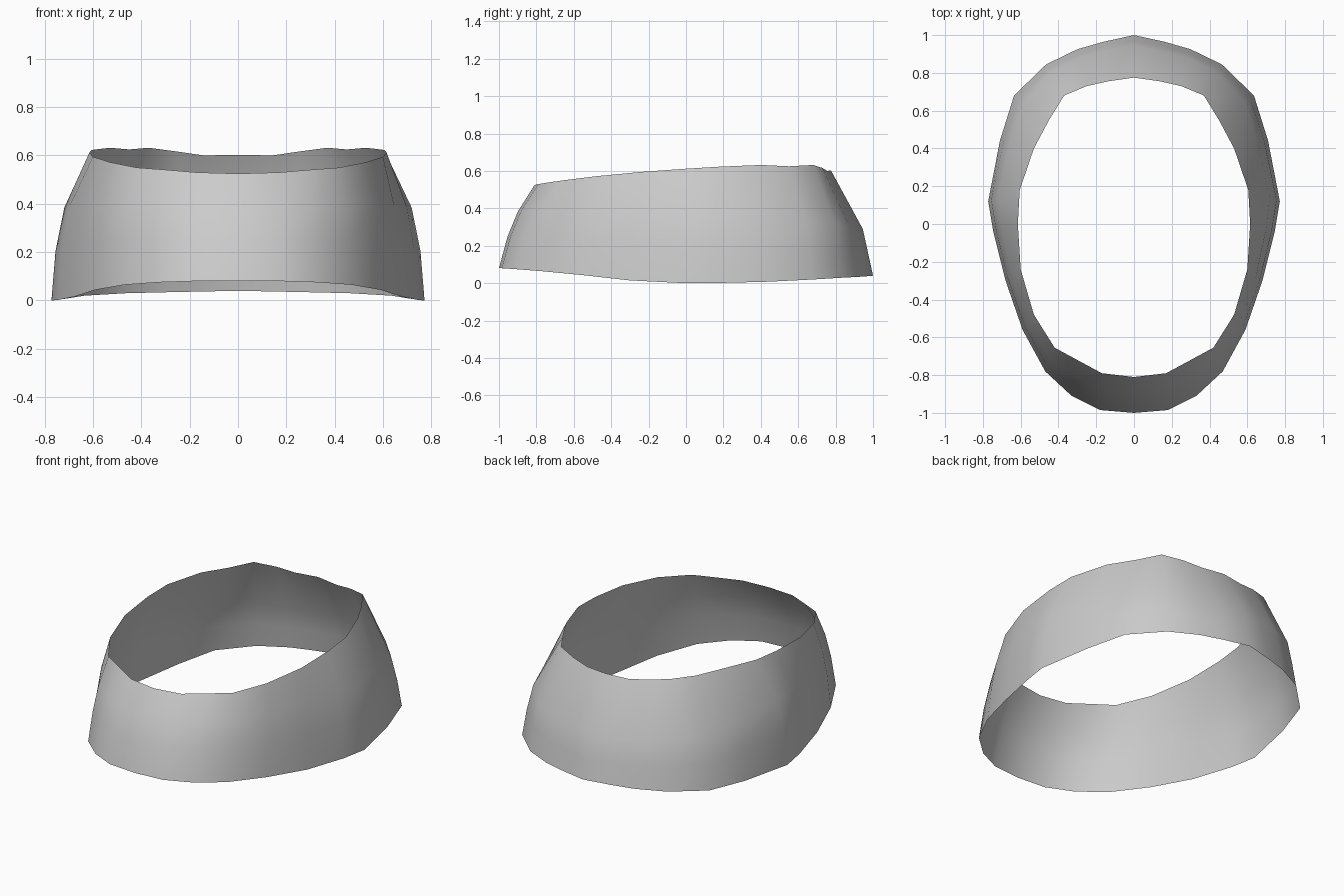
import bpy
from mathutils import Vector

cube = bpy.data.objects.get("Cube")
if cube:
    bpy.data.objects.remove(cube, do_unlink=True)

# Left half of both rims, front to back
top_rim = [(0, -.81, .525), (.17, -.79, .53), (.3, -.72, .541), (.42, -.655, .55),
           (.53, -.48, .572), (.6, -.24, .595), (.615, 0, .612), (.605, .18, .623),
           (.53, .4, .632), (.45, .55, .625), (.37, .68, .632), (.25, .73, .616),
           (.14, .755, .6), (0, .775, .603)]
bottom_rim = [(0, -1, .08), (.18, -.985, .08), (.33, -.91, .075), (.47, -.78, .065),
              (.59, -.56, .044), (.68, -.3, .015), (.745, -.04, .002), (.772, .12, 0),
              (.71, .44, .008), (.635, .68, .02), (.465, .845, .03), (.3, .925, .034),
              (.16, .965, .037), (0, 1, .04)]

# Bulge of the wall at front, side and back: (inward share, height share)
front = [(0, 0), (.24, .38), (.53, .68), (1, 1)]
side = [(0, 0), (.1, .33), (.32, .62), (1, 1)]
back = [(0, 0), (.12, .22), (.245, .445), (1, 1)]


def wall_column(low, high):
    """Points up the wall, blending the bulge by position along the band."""
    y = low[1]
    end = front if y < 0 else back
    blend = min(1, abs(y - .1) / .9)
    column = []
    for s, e in zip(side, end):
        inward, height = Vector(s).lerp(Vector(e), blend)
        p = Vector(low).lerp(Vector(high), inward)
        p.z = low[2] + (high[2] - low[2]) * height
        column.append(p)
    return column


# Full loop of columns, mirrored across the centre
half = [wall_column(a, b) for a, b in zip(bottom_rim, top_rim)]
mirrored = [[Vector((-p.x, p.y, p.z)) for p in col] for col in half[-2:0:-1]]
columns = half + mirrored
rows, count = len(side), len(columns)

verts = [p for col in columns for p in col]
faces = []
for i in range(count):
    a, b = i * rows, (i + 1) % count * rows
    faces += [(a + r, b + r, b + r + 1, a + r + 1) for r in range(rows - 1)]

mesh = bpy.data.meshes.new("oval_band")
mesh.from_pydata(verts, [], faces)
band = bpy.data.objects.new("oval_band", mesh)
bpy.context.collection.objects.link(band)

# Plain grey surface
grey = bpy.data.materials.new("light_grey")
grey.use_nodes = True
colour = (.6, .6, .6, 1)
grey.diffuse_color = colour
grey.node_tree.nodes["Principled BSDF"].inputs["Base Color"].default_value = colour
mesh.materials.append(grey)

# Smooth shading
bpy.context.view_layer.objects.active = band
band.select_set(True)
bpy.ops.object.shade_smooth()
